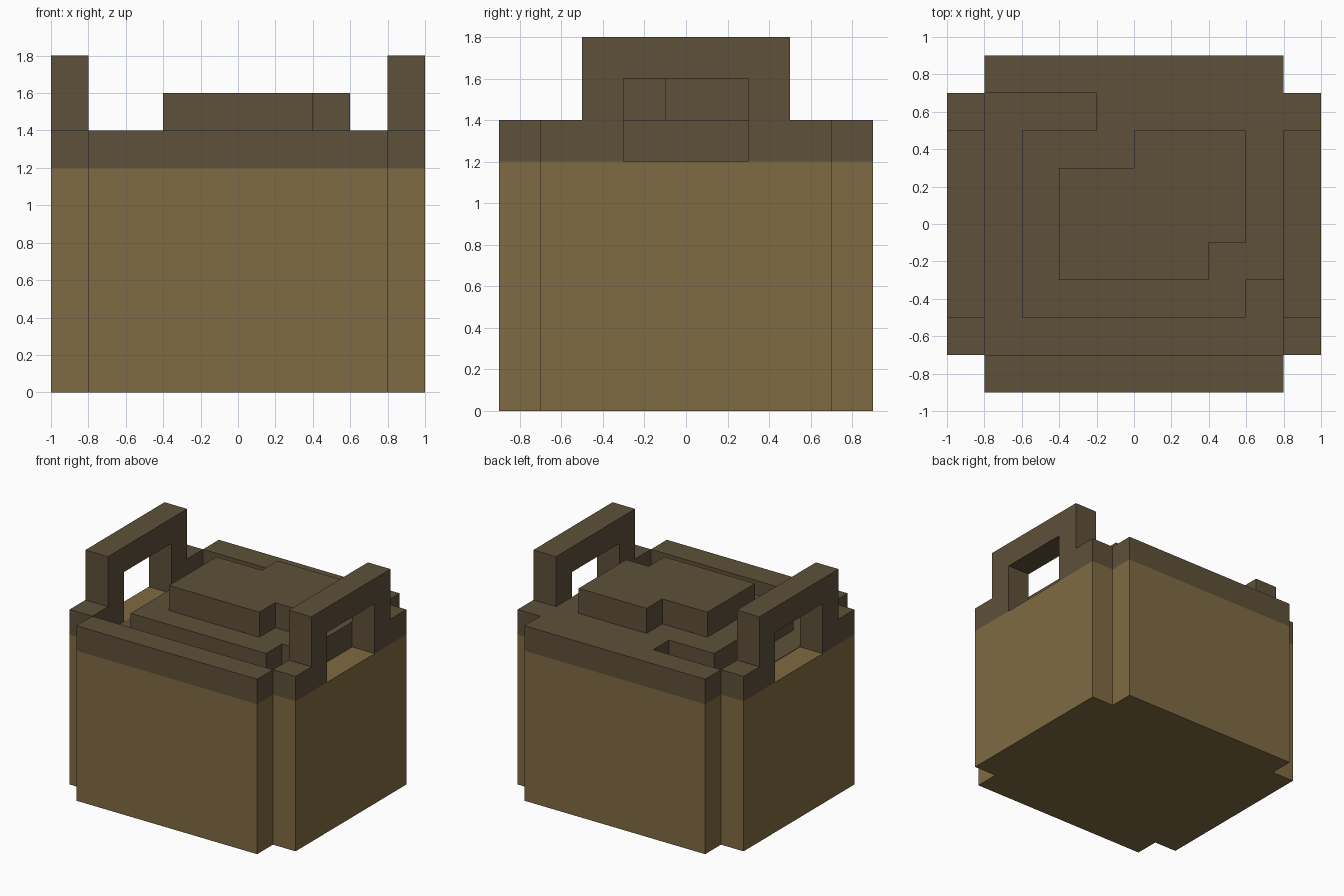
import bpy
import bmesh
from mathutils import Vector

cube = bpy.data.objects.get("Cube")
if cube:
    bpy.data.objects.remove(cube, do_unlink=True)


def make_material(name, color):
    mat = bpy.data.materials.new(name)
    mat.use_nodes = True
    mat.diffuse_color = color
    mat.node_tree.nodes["Principled BSDF"].inputs["Base Color"].default_value = color
    return mat


tan = make_material("tan", (0.216, 0.147, 0.054, 1))
brown = make_material("dark brown", (0.112, 0.082, 0.042, 1))


def prism(name, outline, start, end, mat, axis="z"):
    """Extrude a flat outline along z (xy points) or along x (yz points)."""
    bm = bmesh.new()
    if axis == "z":
        points = [(a, b, start) for a, b in outline]
        push = Vector((0, 0, end - start))
    else:
        points = [(start, a, b) for a, b in outline]
        push = Vector((end - start, 0, 0))
    base = bm.faces.new([bm.verts.new(p) for p in points])
    grown = bmesh.ops.extrude_face_region(bm, geom=[base], use_keep_orig=True)
    moved = [v for v in grown["geom"] if isinstance(v, bmesh.types.BMVert)]
    bmesh.ops.translate(bm, verts=moved, vec=push)
    bmesh.ops.recalc_face_normals(bm, faces=bm.faces)
    mesh = bpy.data.meshes.new(name)
    bm.to_mesh(mesh)
    bm.free()
    mesh.materials.append(mat)
    obj = bpy.data.objects.new(name, mesh)
    bpy.context.collection.objects.link(obj)
    return obj


def rect(x0, x1, y0, y1):
    return [(x0, y0), (x1, y0), (x1, y1), (x0, y1)]


# Body with notched corners
quarter = [(1, 0.7), (0.8, 0.7), (0.8, 0.9)]
body = (quarter + [(-x, y) for x, y in reversed(quarter)]
        + [(-x, -y) for x, y in quarter]
        + [(x, -y) for x, y in reversed(quarter)])
prism("body", body, 0, 1.2, tan)

# Dark floor of the groove
prism("groove_floor", rect(-0.8, 0.8, -0.7, 0.7), 1.2, 1.204, brown)

# Front and back rim bars
prism("front_rim", rect(-0.8, 0.8, -0.9, -0.7), 1.2, 1.4, brown)
prism("back_rim", rect(-0.8, 0.8, 0.7, 0.9), 1.2, 1.4, brown)

# Lid, joined to the rim at the back and one side
lid = [(-0.6, -0.5), (0.6, -0.5), (0.6, -0.3), (0.8, -0.3),
       (0.8, 0.7), (-0.2, 0.7), (-0.2, 0.5), (-0.6, 0.5)]
prism("lid", lid, 1.2, 1.4, brown)

# Raised block on the lid with two notched corners
block = [(-0.4, -0.3), (0.4, -0.3), (0.4, -0.1), (0.6, -0.1),
         (0.6, 0.5), (0, 0.5), (0, 0.3), (-0.4, 0.3)]
prism("lid_block", block, 1.4, 1.6, brown)

# Side handles with stepped feet
half = [(0.3, 1.6), (0.3, 1.2), (0.7, 1.2), (0.7, 1.4), (0.5, 1.4), (0.5, 1.8)]
handle = half + [(-y, z) for y, z in reversed(half)]
for name, x in (("left_handle", 0.8), ("right_handle", -1)):
    prism(name, handle, x, x + 0.2, brown, axis="x")
